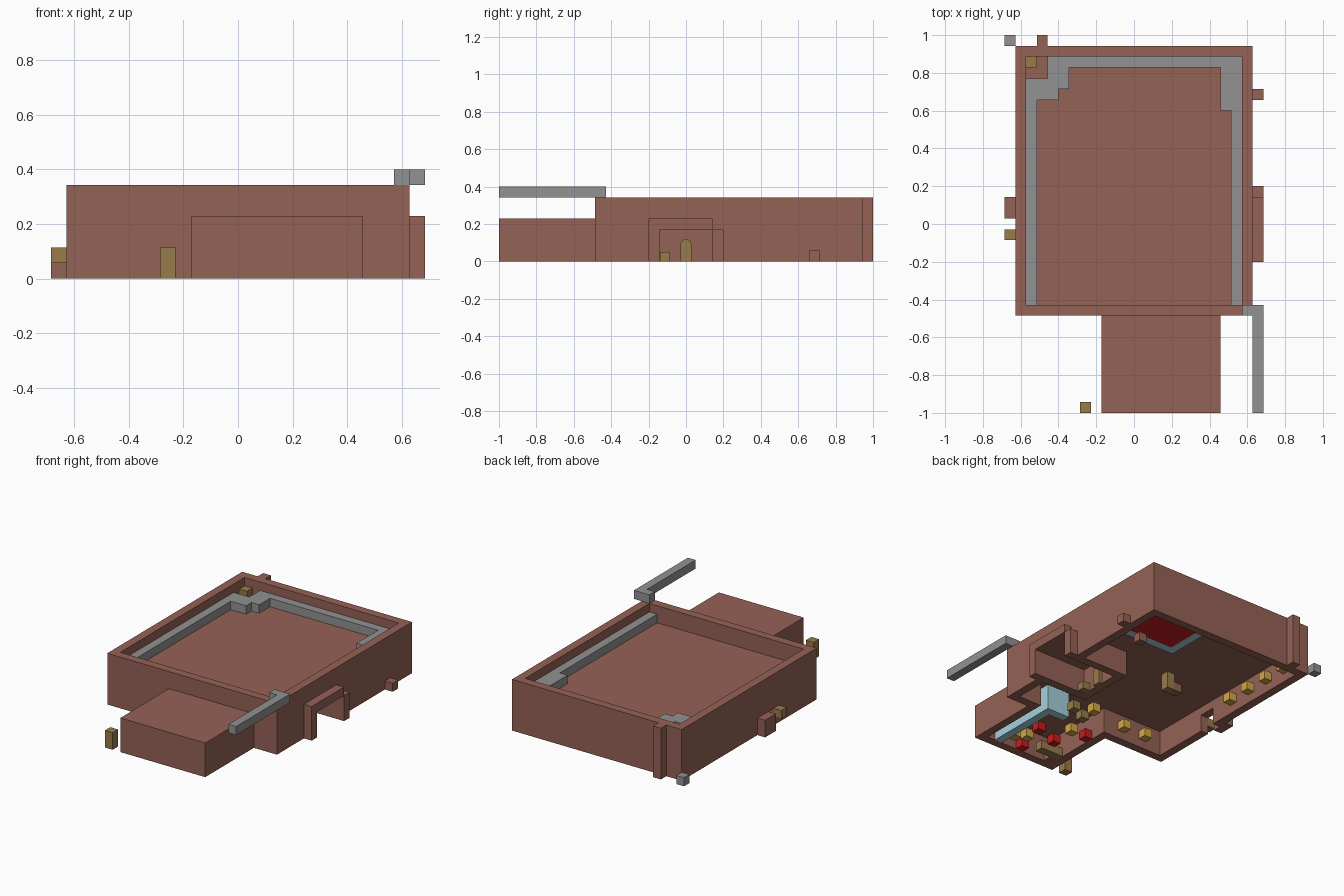
import bpy
import bmesh
from math import cos, sin, pi

cube = bpy.data.objects.get("Cube")
if cube:
    bpy.data.objects.remove(cube, do_unlink=True)

U = 2 / 35  # one block


def material(name, rgb):
    col = [((c / 255 + 0.055) / 1.055) ** 2.4 for c in rgb] + [1]
    m = bpy.data.materials.new(name)
    m.use_nodes = True
    m.diffuse_color = col
    m.node_tree.nodes["Principled BSDF"].inputs["Base Color"].default_value = col
    return m


BRICK = material("brick", (149, 98, 86))
STONE = material("grey stone", (146, 146, 146))
WOOD = material("golden wood", (152, 123, 75))
YELLOW = material("yellow", (212, 168, 68))
RED = material("red", (198, 28, 32))
GLASS = material("pale glass", (166, 208, 218))


def place(x, y, z):
    """Block coordinates to model coordinates."""
    return (x - 12) * U, (y - 17.5) * U, z * U


def finish(name, bm, mat):
    me = bpy.data.meshes.new(name)
    bm.to_mesh(me)
    bm.free()
    me.materials.append(mat)
    bpy.context.collection.objects.link(bpy.data.objects.new(name, me))


def blocks(name, mat, *boxes):
    """Make one object from boxes given as (x0, x1, y0, y1, z0, z1) in blocks."""
    bm = bmesh.new()
    for x0, x1, y0, y1, z0, z1 in boxes:
        for v in bmesh.ops.create_cube(bm, size=1)["verts"]:
            v.co = place(x1 if v.co.x > 0 else x0, y1 if v.co.y > 0 else y0,
                         z1 if v.co.z > 0 else z0)
    finish(name, bm, mat)


def unit(x, y, z=0, h=1):
    return (x, x + 1, y, y + 1, z, z + h)


# Main hall walls, with doorways left open
blocks("hall_back_wall", BRICK, (1, 23, 33, 34, 0, 6))
blocks("hall_right_wall", BRICK, (1, 2, 9, 17, 0, 6), (1, 2, 19, 33, 0, 6), (1, 2, 17, 19, 2, 6))
blocks("hall_left_wall", BRICK, (22, 23, 9, 15, 0, 6), (22, 23, 20, 33, 0, 6),
       (22, 23, 15, 20, 3, 6))
blocks("hall_front_wall", BRICK, (2, 10, 9, 10, 0, 6), (19, 22, 9, 10, 0, 6),
       (10, 19, 9, 10, 3, 6))
blocks("hall_roof", BRICK, (2, 22, 10, 33, 3, 4))

# Stepped stone ledge on the roof
blocks("roof_ledge", STONE, (2, 3, 10, 29, 4, 5), (2, 5, 29, 30, 4, 5), (2, 6, 30, 31, 4, 5),
       (4, 6, 31, 32, 4, 5), (4, 22, 32, 33, 4, 5), (20, 22, 28, 32, 4, 5), (21, 22, 10, 28, 4, 5))
blocks("roof_crate", WOOD, unit(2, 32, 4))

# Stone beam over the front corner
blocks("corner_beam", STONE, (22, 24, 9, 10, 6, 7), (23, 24, 0, 9, 6, 7))

# Front annex
blocks("annex_walls", BRICK, (9, 10, 0, 9, 0, 3), (19, 20, 0, 9, 0, 3), (10, 19, 0, 1, 0, 3))
blocks("annex_roof", BRICK, (9, 20, 0, 9, 3, 4))
blocks("glass_partition", GLASS, (17, 18, 1, 9, 0, 3), (15, 18, 9, 10, 0, 3))

# Side arch and the vestibule behind it
blocks("side_arch", BRICK, (23, 24, 14, 15, 0, 4), (23, 24, 15, 20, 3, 4), (23, 24, 20, 21, 0, 3))
blocks("vestibule_walls", BRICK, (16, 17, 14, 21, 0, 3), (17, 22, 14, 15, 0, 3),
       (17, 22, 20, 21, 0, 3))
blocks("vestibule_crate", WOOD, (17, 17.94, 15.06, 15.94, 0, 0.9))

# Round-topped door
bm = bmesh.new()
outline = [(17, 0), (18, 0)] + [(17.5 + 0.5 * cos(pi * i / 8), 1.6 + 0.5 * sin(pi * i / 8))
                                for i in range(9)]
front = bm.faces.new([bm.verts.new(place(17.4, y, z)) for y, z in outline])
back = bmesh.ops.extrude_face_region(bm, geom=[front], use_keep_orig=True)["geom"]
bmesh.ops.translate(bm, verts=[g for g in back if isinstance(g, bmesh.types.BMVert)],
                    vec=(-0.4 * U, 0, 0))
bmesh.ops.recalc_face_normals(bm, faces=bm.faces)
finish("vestibule_door", bm, WOOD)

# Blocks outside the walls
blocks("back_pilaster", BRICK, (3, 4, 34, 35, 0, 6))
blocks("back_stone", STONE, unit(0, 34))
blocks("left_step", BRICK, unit(23, 29))
blocks("right_buttress", BRICK, (0, 1, 18, 20, 0, 2))
blocks("right_lamp", WOOD, unit(0, 16, 1))
blocks("front_post", WOOD, unit(7, 0, 0, 2))

# Ceiling panel with a glass edge
blocks("ceiling_panel", RED, (13, 19, 25, 31, 2.9, 3))
blocks("ceiling_edge", GLASS, (12, 13, 24, 31, 2.9, 3), (13, 19, 24, 25, 2.9, 3))

# Interior lamps and seats
blocks("wall_lamps", YELLOW, *[unit(2, y, 1) for y in (22, 25, 28, 31)],
       *[unit(x, 10, 1) for x in (4, 7)])
blocks("yellow_seats", YELLOW, unit(12, 7), unit(13, 12), unit(15, 3), unit(15, 1, 1))
blocks("red_seats", RED, unit(14, 1), unit(15, 5), unit(12, 4), unit(10, 7))
blocks("wooden_tables", WOOD, unit(15, 11), unit(13, 10), (10, 13, 2, 3, 0, 1))
blocks("hall_post", WOOD, unit(10, 21, 0, 2))
blocks("brick_steps", BRICK, unit(9, 21), unit(19, 27), unit(10, 1))
